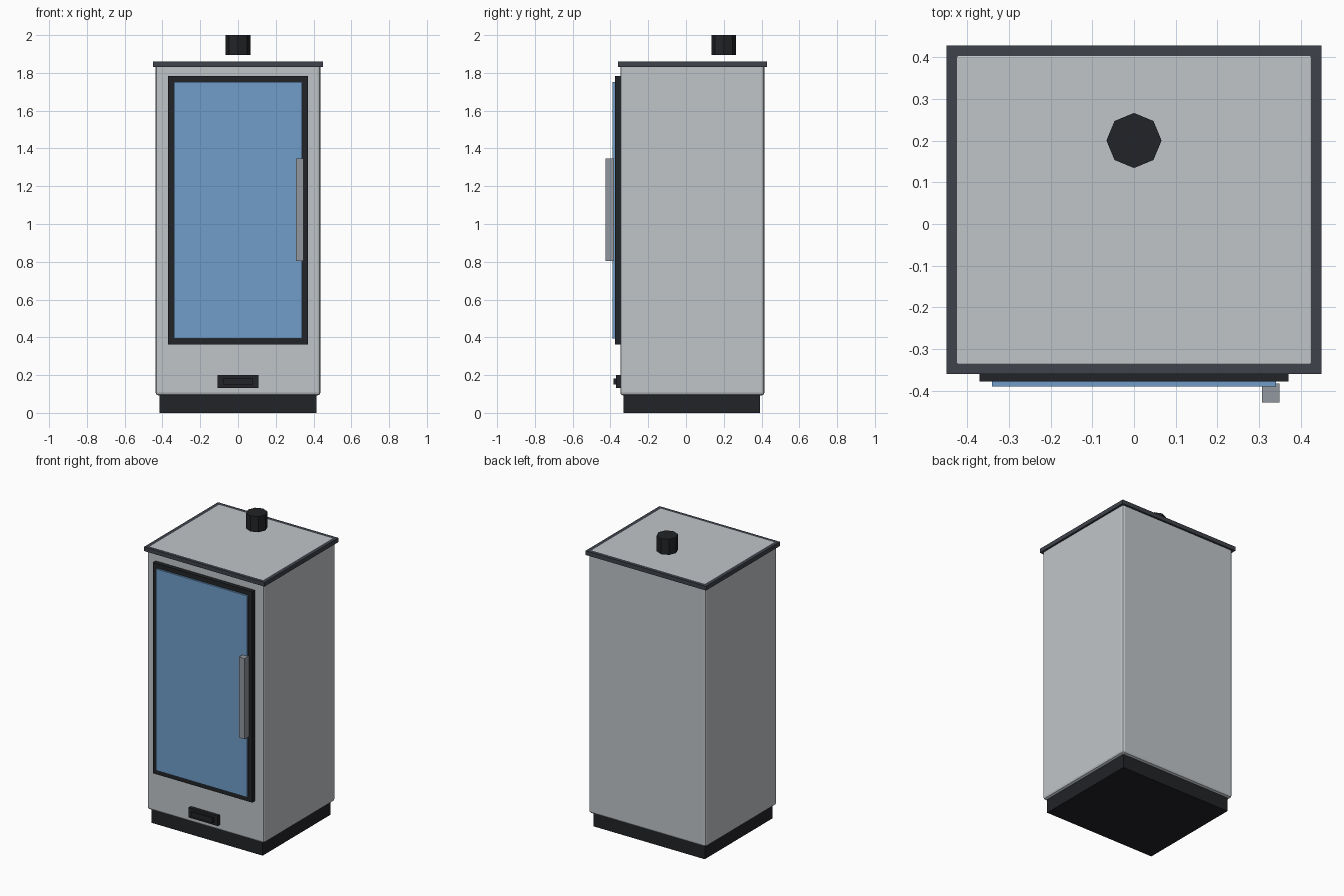
import bpy, math

if "Cube" in bpy.data.objects:
    bpy.data.objects.remove(bpy.data.objects["Cube"])


def material(name, rgb):
    m = bpy.data.materials.new(name)
    m.diffuse_color = (*rgb, 1)
    m.use_nodes = True
    m.node_tree.nodes["Principled BSDF"].inputs["Base Color"].default_value = m.diffuse_color
    return m


BLACK = material("black", (0.016, 0.017, 0.02))
SLATE = material("slate", (0.05, 0.055, 0.07))
GLASS = material("blue_glass", (0.16, 0.34, 0.59))
STEEL = material("steel", (0.29, 0.31, 0.35))
SHELL = material("pale_grey", (0.53, 0.56, 0.58))


def box(name, x, y, z, mat, bevel=0, segments=1):
    """Box from (min, max) ranges, optionally with bevelled edges."""
    bpy.ops.mesh.primitive_cube_add(size=1, location=[sum(r) / 2 for r in (x, y, z)])
    ob = bpy.context.object
    ob.name = name
    ob.scale = [r[1] - r[0] for r in (x, y, z)]
    bpy.ops.object.transform_apply(location=False, rotation=False, scale=True)
    ob.data.materials.append(mat)
    if bevel:
        mod = ob.modifiers.new("bevel", "BEVEL")
        mod.width, mod.segments = bevel, segments
    return ob


# Plinth, cabinet shell and top plate
box("plinth", (-0.415, 0.415), (-0.33, 0.393), (0, 0.1), BLACK)
box("cabinet_body", (-0.436, 0.436), (-0.348, 0.415), (0.092, 1.861), SHELL, 0.015, 2)
box("top_plate", (-0.449, 0.449), (-0.359, 0.428), (1.832, 1.86), SLATE)

# Door with glass pane and bar handle
box("door_frame", (-0.37, 0.37), (-0.377, -0.345), (0.363, 1.783), BLACK)
box("door_glass", (-0.34, 0.34), (-0.389, -0.37), (0.395, 1.752), GLASS)
box("door_handle", (0.306, 0.348), (-0.427, -0.382), (0.803, 1.346), STEEL)

# Air vent below the door
box("vent_plate", (-0.108, 0.108), (-0.371, -0.34), (0.133, 0.2), BLACK)
box("vent_slider", (-0.08, 0.08), (-0.384, -0.36), (0.15, 0.183), BLACK)

# Eight-sided flue stub above the top plate
bpy.ops.mesh.primitive_cylinder_add(vertices=8, radius=0.066, depth=0.105,
                                    location=(0, 0.2, 1.9475))
flue = bpy.context.object
flue.name = "flue_stub"
flue.data.materials.append(BLACK)
